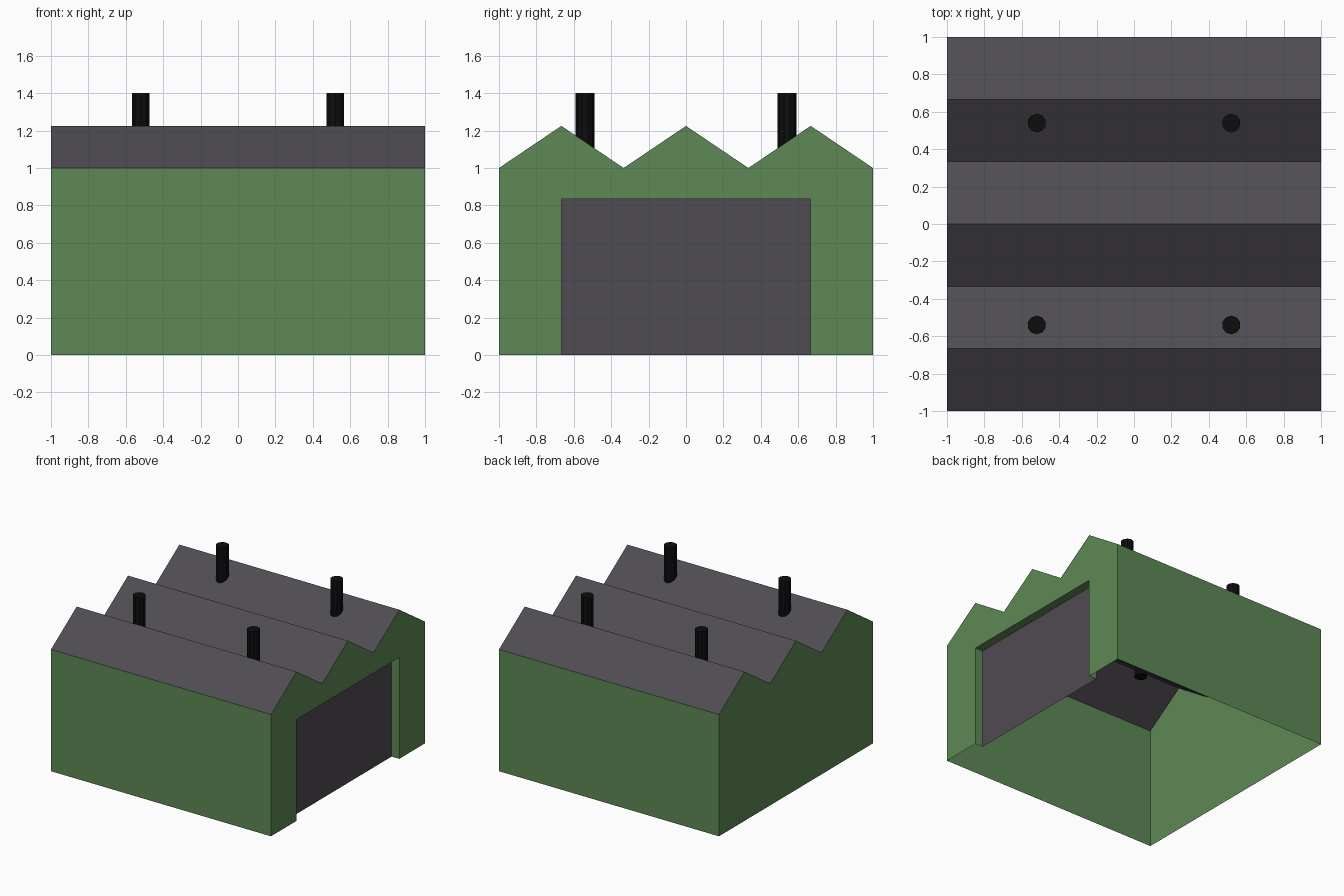
import bpy, bmesh, math
from mathutils import Matrix

if "Cube" in bpy.data.objects:
    bpy.data.objects.remove(bpy.data.objects["Cube"])


def material(name, rgb):
    m = bpy.data.materials.new(name)
    m.diffuse_color = (*rgb, 1)
    m.use_nodes = True
    m.node_tree.nodes["Principled BSDF"].inputs["Base Color"].default_value = m.diffuse_color
    return m


GREEN = material("green_wall", (0.11, 0.25, 0.09))
GREY = material("grey_roof", (0.078, 0.07, 0.084))
BLACK = material("black_pipe", (0.004, 0.004, 0.004))


def make(name, bm, mat):
    mesh = bpy.data.meshes.new(name)
    bm.to_mesh(mesh)
    bm.free()
    mesh.materials.append(mat)
    obj = bpy.data.objects.new(name, mesh)
    bpy.context.collection.objects.link(obj)
    return obj


def faces(name, polys, mat):
    bm = bmesh.new()
    for poly in polys:
        bm.faces.new([bm.verts.new(p) for p in poly])
    bmesh.ops.remove_doubles(bm, verts=bm.verts, dist=1e-5)
    return make(name, bm, mat)


# Zigzag roof line as (y, z), three gables
EAVE, RIDGE = 1.0, 1.225
ridge_line = [(-1 + i / 3, RIDGE if i % 2 else EAVE) for i in range(7)]

# Door opening on the right side
DW, DH, DX = 2 / 3, 0.833, 0.93
opening = [(-DW, 0), (-DW, DH), (DW, DH), (DW, 0)]

# Walls: open underneath, gable ends follow the roof line
roof_back = ridge_line[::-1]
faces("side_walls", [
    [(-1, -1, 0), (1, -1, 0), (1, -1, EAVE), (-1, -1, EAVE)],
    [(1, 1, 0), (-1, 1, 0), (-1, 1, EAVE), (1, 1, EAVE)],
], GREEN)
faces("left_gable_wall",
      [[(-1, y, z) for y, z in [(1, 0), (-1, 0)] + ridge_line]], GREEN)
faces("right_gable_wall",
      [[(1, y, z) for y, z in [(-1, 0)] + opening + [(1, 0)] + roof_back]], GREEN)

# Recessed door with its jambs and lintel
faces("door_frame",
      [[(1, *a), (1, *b), (DX, *b), (DX, *a)] for a, b in zip(opening, opening[1:])],
      GREEN)
faces("door", [[(DX, y, z) for y, z in opening[::-1]]], GREY)

# Folded roof sheet
faces("roof",
      [[(-1, *a), (1, *a), (1, *b), (-1, *b)] for a, b in zip(ridge_line, ridge_line[1:])],
      GREY)

# Four chimney pipes
BOTTOM, TOP = 1.09, 1.4
for sx, side in ((-1, "left"), (1, "right")):
    for sy, end in ((-1, "front"), (1, "back")):
        bm = bmesh.new()
        bmesh.ops.create_cone(
            bm, cap_ends=True, segments=10, radius1=0.05, radius2=0.05,
            depth=TOP - BOTTOM,
            matrix=Matrix.Translation((0.52 * sx, 0.54 * sy, (TOP + BOTTOM) / 2)))
        make(f"{end}_{side}_chimney", bm, BLACK)
